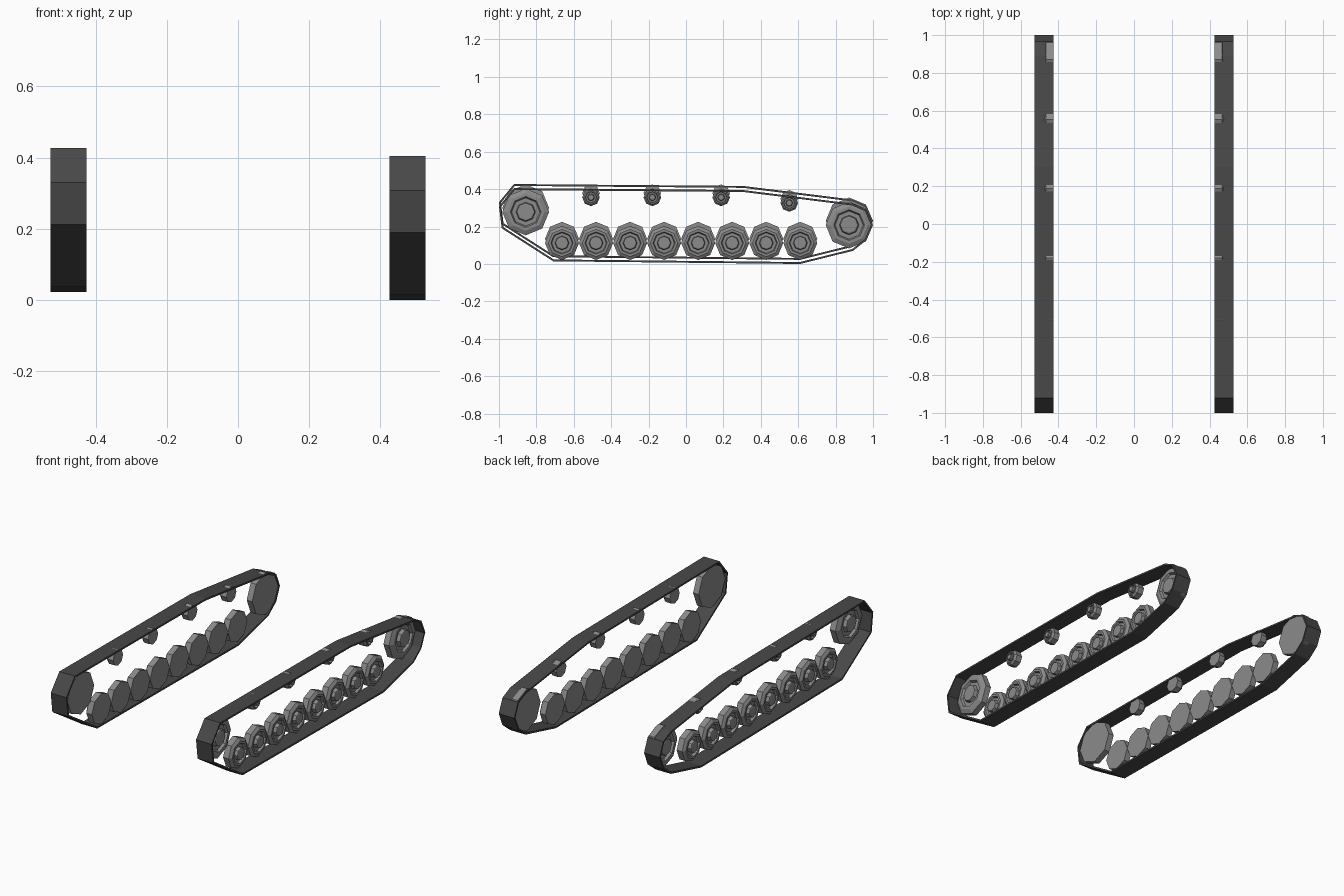
import bpy, bmesh, math
from mathutils import Vector

if "Cube" in bpy.data.objects:
    bpy.data.objects.remove(bpy.data.objects["Cube"])

X_IN, X_OUT = 0.425, 0.527     # belt edges
LIFT = 0.022                   # the left track sits slightly higher
THICK = 0.010


def material(name, v):
    m = bpy.data.materials.new(name)
    m.diffuse_color = (v, v, v, 1)
    m.use_nodes = True
    m.node_tree.nodes["Principled BSDF"].inputs["Base Color"].default_value = m.diffuse_color
    return m


dark = material("dark_rubber", 0.065)
steel = material("steel", 0.26)


def finish(bm, name, mat, side):
    bmesh.ops.recalc_face_normals(bm, faces=bm.faces)
    me = bpy.data.meshes.new(name)
    bm.to_mesh(me)
    bm.free()
    me.materials.append(mat)
    ob = bpy.data.objects.new(name, me)
    if side < 0:
        ob.location.z = LIFT
    bpy.context.collection.objects.link(ob)
    return ob


def bridge(bm, rings):
    for a, b in zip(rings, rings[1:]):
        n = len(a)
        for i in range(n):
            j = (i + 1) % n
            bm.faces.new((a[i], a[j], b[j], b[i]))


def belt(name, side):
    outer = [Vector(p) for p in (
        (-0.92, 0.405), (-1.0, 0.308), (-0.985, 0.19), (-0.71, 0.014),
        (0.61, 0.0), (0.893, 0.07), (0.965, 0.127), (1.0, 0.208),
        (0.965, 0.289), (0.893, 0.322), (0.305, 0.395))]
    inner = []
    for i, p in enumerate(outer):
        d1 = (p - outer[i - 1]).normalized()
        d2 = (outer[(i + 1) % len(outer)] - p).normalized()
        n1, n2 = Vector((-d1.y, d1.x)), Vector((-d2.y, d2.x))
        inner.append(p + (n1 + n2) * THICK / (1 + n1.dot(n2)))
    bm = bmesh.new()
    rings = [[bm.verts.new((side * x, p.x, p.y)) for p in loop]
             for loop, x in ((outer, X_IN), (outer, X_OUT), (inner, X_OUT), (inner, X_IN))]
    bridge(bm, rings + rings[:1])
    finish(bm, name, dark, side)


def wheel(name, side, y, z, r):
    # flat back on the inside, stepped rim, dish and hub on the outside
    profile = ((1.0, 0.43), (1.0, 0.466), (0.80, 0.478), (0.66, 0.478),
               (0.60, 0.464), (0.42, 0.464), (0.38, 0.484), (0.32, 0.486))
    bm = bmesh.new()
    rings = []
    for f, x in profile:
        rings.append([bm.verts.new((side * x, y + f * r * math.cos(k * math.pi / 4),
                                    z + f * r * math.sin(k * math.pi / 4)))
                      for k in range(8)])
    bridge(bm, rings)
    bm.faces.new(rings[0])
    bm.faces.new(rings[-1])
    finish(bm, name, steel, side)


for side, tag in ((1, "right"), (-1, "left")):
    belt(f"{tag}_track_belt", side)
    # end wheels
    wheel(f"{tag}_drive_wheel", side, -0.857, 0.278, 0.125)
    wheel(f"{tag}_idler_wheel", side, 0.872, 0.208, 0.125)
    # road wheels
    for i in range(8):
        wheel(f"{tag}_road_wheel_{i + 1}", side, -0.663 + 0.182 * i, 0.112, 0.091)
    # return rollers
    for i, (y, z) in enumerate(((-0.508, 0.356), (-0.18, 0.356), (0.188, 0.356), (0.552, 0.326))):
        wheel(f"{tag}_return_roller_{i + 1}", side, y, z, 0.047)
